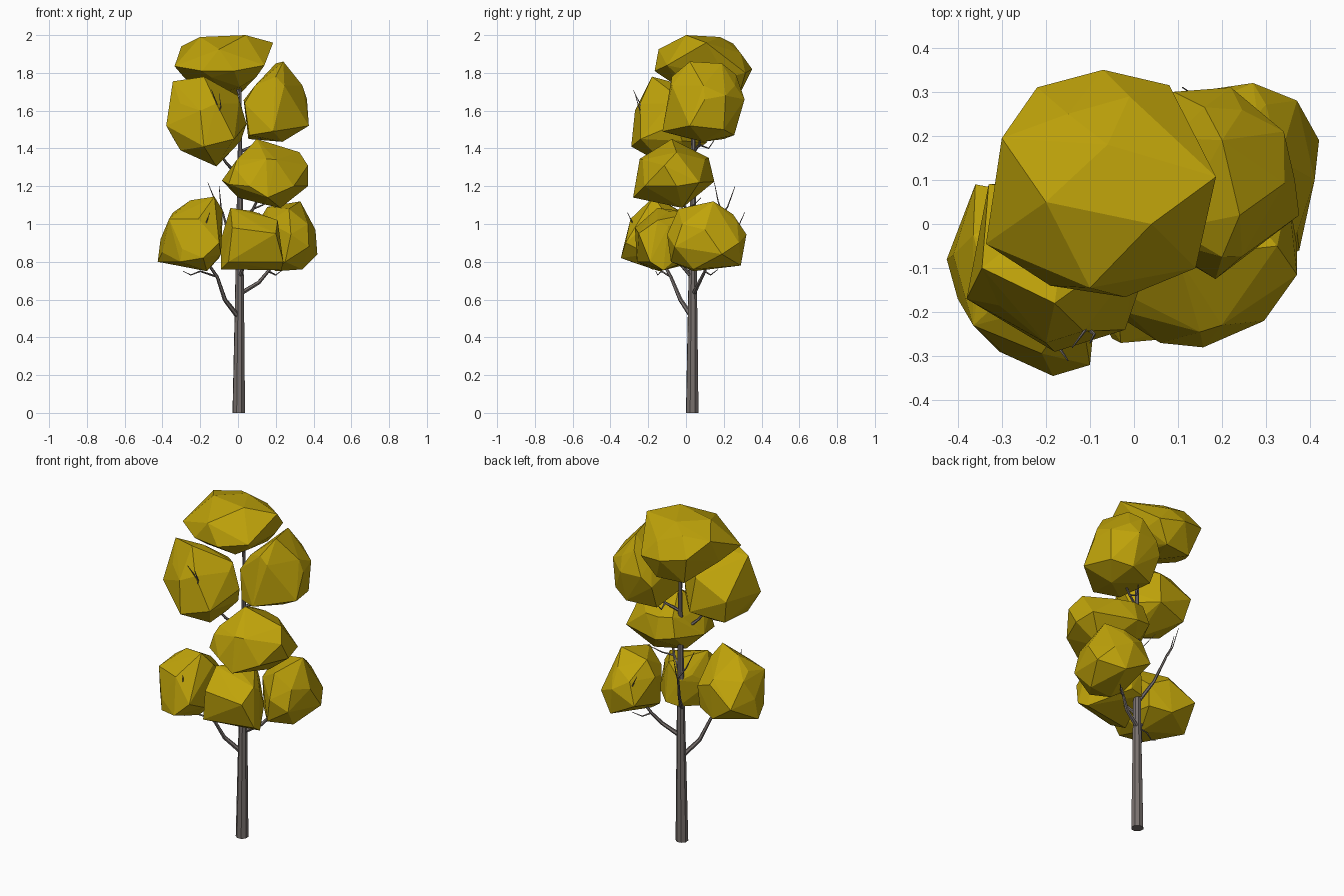
import bpy, bmesh
from mathutils import Vector


def material(name, color):
    m = bpy.data.materials.new(name)
    m.diffuse_color = color
    return m


LEAF = material("leaf_yellow", (0.52, 0.365, 0.003, 1))
BARK = material("bark", (0.19, 0.165, 0.155, 1))


def clump(name, tips):
    """Faceted foliage: hull of a small icosahedron core and outer corner points."""
    tips = [Vector(t) for t in tips]
    lo = Vector([min(t[i] for t in tips) for i in range(3)])
    hi = Vector([max(t[i] for t in tips) for i in range(3)])
    core = bmesh.new()
    bmesh.ops.create_icosphere(core, subdivisions=1, radius=0.9)
    mid, half = (lo + hi) / 2, (hi - lo) / 2
    points = tips + [mid + v.co * half for v in core.verts]
    core.free()
    bm = bmesh.new()
    for p in points:
        bm.verts.new(p)
    bmesh.ops.convex_hull(bm, input=list(bm.verts))
    loose = [v for v in bm.verts if not v.link_faces]
    bmesh.ops.delete(bm, geom=loose, context='VERTS')
    bmesh.ops.recalc_face_normals(bm, faces=list(bm.faces))
    me = bpy.data.meshes.new(name)
    bm.to_mesh(me)
    bm.free()
    me.materials.append(LEAF)
    bpy.context.collection.objects.link(bpy.data.objects.new(name, me))


def limb(name, path, r0, r1, sides=6):
    """Tapered flat-sided tube along a path."""
    cu = bpy.data.curves.new(name, 'CURVE')
    cu.dimensions = '3D'
    cu.bevel_depth = 1
    cu.bevel_resolution = sides // 2 - 2
    cu.use_fill_caps = True
    sp = cu.splines.new('POLY')
    sp.use_smooth = False
    sp.points.add(len(path) - 1)
    for i, p in enumerate(path):
        sp.points[i].co = (*p, 1)
        sp.points[i].radius = r0 + (r1 - r0) * i / (len(path) - 1)
    cu.materials.append(BARK)
    bpy.context.collection.objects.link(bpy.data.objects.new(name, cu))


# Foliage clumps, top to bottom
clump("foliage_top", [
    (-.22, .31, 1.85), (-.07, .35, 1.82), (.08, .315, 1.80), (.186, .107, 1.96), (.14, -.1, 1.84),
    (.01, -.04, 1.725), (-.02, -.166, 1.81), (-.19, -.14, 1.81), (-.336, -.045, 1.835),
    (-.3, .195, 1.94), (-.2, .05, 1.99), (.04, 0, 2.0), (-.06, .18, 1.99), (-.15, .25, 1.955),
    (-.17, .26, 1.68), (.0, .28, 1.68), (-.1, -.145, 1.925)])
clump("foliage_upper_left", [
    (-.345, -.1, 1.755), (-.18, -.18, 1.78), (0, -.05, 1.68), (.045, -.05, 1.53),
    (-.115, -.1, 1.305), (-.305, -.15, 1.39), (-.38, -.17, 1.52), (-.18, -.29, 1.41),
    (-.2, -.27, 1.6), (-.02, -.24, 1.45), (-.33, .09, 1.54), (-.12, .08, 1.63), (-.1, .11, 1.43),
    (-.3, .06, 1.40), (-.06, -.03, 1.36), (.015, -.02, 1.44)])
clump("foliage_upper_right", [
    (.24, .02, 1.86), (.2, .19, 1.85), (.34, .21, 1.68), (.365, .1, 1.66), (.375, .02, 1.52),
    (.235, .09, 1.435), (.055, .2, 1.45), (.03, .1, 1.655), (.185, -.125, 1.49), (.2, -.075, 1.78),
    (.09, .3, 1.66), (.22, .31, 1.66), (.22, .255, 1.47), (.06, -.05, 1.47), (.33, .2, 1.5),
    (.035, -.03, 1.64), (.04, .27, 1.6), (.16, .265, 1.79)])
clump("foliage_middle", [
    (.1, -.075, 1.45), (.325, -.05, 1.38), (.37, -.115, 1.31), (.37, -.05, 1.2),
    (.225, -.02, 1.085), (0, 0, 1.14), (-.085, -.05, 1.23), (.157, -.28, 1.14), (.06, -.27, 1.2),
    (.295, -.22, 1.2), (.15, -.245, 1.345), (.1, .15, 1.225), (.1, .12, 1.35),
    (-.02, -.2, 1.3), (.28, .08, 1.25), (.35, .07, 1.22), (-.05, -.2, 1.21), (-.01, .12, 1.25),
    (.02, .1, 1.36)])
clump("foliage_lower_left", [
    (-.125, -.17, 1.145), (-.345, -.1, 1.06), (-.41, -.07, .92), (-.425, -.08, .8),
    (-.165, -.14, .75), (-.09, -.2, .84), (-.08, -.12, 1.07), (-.4, -.17, .85), (-.305, -.29, .8),
    (-.184, -.345, .82), (-.1, -.32, .9), (-.2, -.28, 1.04), (-.36, .09, .9), (-.2, .06, 1.0),
    (-.22, .06, .8), (-.09, .02, .95), (-.1, .01, .82)])
clump("foliage_lower_front", [
    (-.04, -.15, 1.085), (.21, -.15, 1.02), (.24, -.19, .8), (.23, -.12, .755), (-.09, -.18, .76),
    (-.09, -.1, .92), (-.03, -.27, .98), (.2, -.25, .95), (-.05, -.26, .8), (.08, .05, 1.06),
    (.08, .08, .83), (0, .07, .82), (0, .06, .97)])
clump("foliage_lower_right", [
    (.33, .145, 1.12), (.155, .15, 1.09), (.1, .15, 1.0), (.41, .1, .97), (.42, .19, .84),
    (.34, .04, .76), (.2, .04, .75), (.27, -.04, 1.08), (.28, -.1, .945), (.25, -.08, .8),
    (.27, .32, .945), (.135, .3, .87), (.37, .28, .9), (.3, .29, .78), (.28, .25, 1.05),
    (.375, -.06, .88), (.12, .06, .98), (.13, .06, .8), (.37, -.02, 1.0), (.18, .28, 1.0)])

# Trunk
limb("trunk", [(.004, .033, 0), (.008, .035, .6), (.01, .038, 1.2), (.012, .04, 1.8)], .035, .006, 8)

# Main branches reaching into each clump
limb("branch_lower_left", [(0, .03, .51), (-.07, -.03, .6), (-.11, -.08, .72), (-.2, -.15, .85)], .014, .006)
limb("branch_lower_right", [(.01, .04, .63), (.11, .07, .69), (.16, .1, .75), (.26, .13, .88)], .013, .006)
limb("branch_lower_front", [(.01, .03, .72), (.04, -.04, .8), (.07, -.12, .9)], .011, .005)
limb("branch_back", [(0, .04, .8), (-.04, .12, .9), (-.08, .19, 1.06)], .011, .006)
limb("branch_middle", [(.01, .04, 1.0), (.08, 0, 1.08), (.14, -.06, 1.2)], .010, .005)
limb("branch_upper_left", [(.01, .04, 1.25), (-.06, -.03, 1.32), (-.15, -.1, 1.45)], .010, .005)
limb("branch_upper_right", [(.01, .04, 1.38), (.09, .07, 1.42), (.17, .09, 1.52)], .009, .005)
limb("branch_top", [(.01, .04, 1.68), (-.03, .08, 1.78), (-.07, .1, 1.88)], .008, .004)

# Thin twigs showing outside the leaves
twigs = [
    [(-.08, .19, 1.06), (-.12, .17, 1.12), (-.16, .15, 1.22)],
    [(-.08, .19, 1.05), (-.09, .22, 1.09), (-.10, .26, 1.20)],
    [(-.15, -.2, 1.50), (-.09, -.25, 1.62), (-.10, -.27, 1.69)],
    [(-.15, -.2, 1.55), (-.11, -.24, 1.63), (-.14, -.28, 1.71)],
    [(-.2, -.2, .90), (-.17, -.28, 1.0), (-.15, -.31, 1.06)],
    [(-.11, -.08, .72), (-.2, -.13, .75), (-.25, -.15, .73), (-.29, -.16, .75)],
    [(.16, .1, .75), (.2, .13, .73), (.24, .17, .76)],
    [(.2, .13, .88), (.17, .27, .97), (.11, .31, 1.06)],
    [(.08, 0, 1.08), (.13, .04, 1.10), (.2, .08, 1.14)],
    [(.09, .07, 1.42), (.08, .12, 1.40), (.10, .16, 1.46)],
]
for i, t in enumerate(twigs):
    limb(f"twig_{i + 1}", t, .006, .0015, 4)
